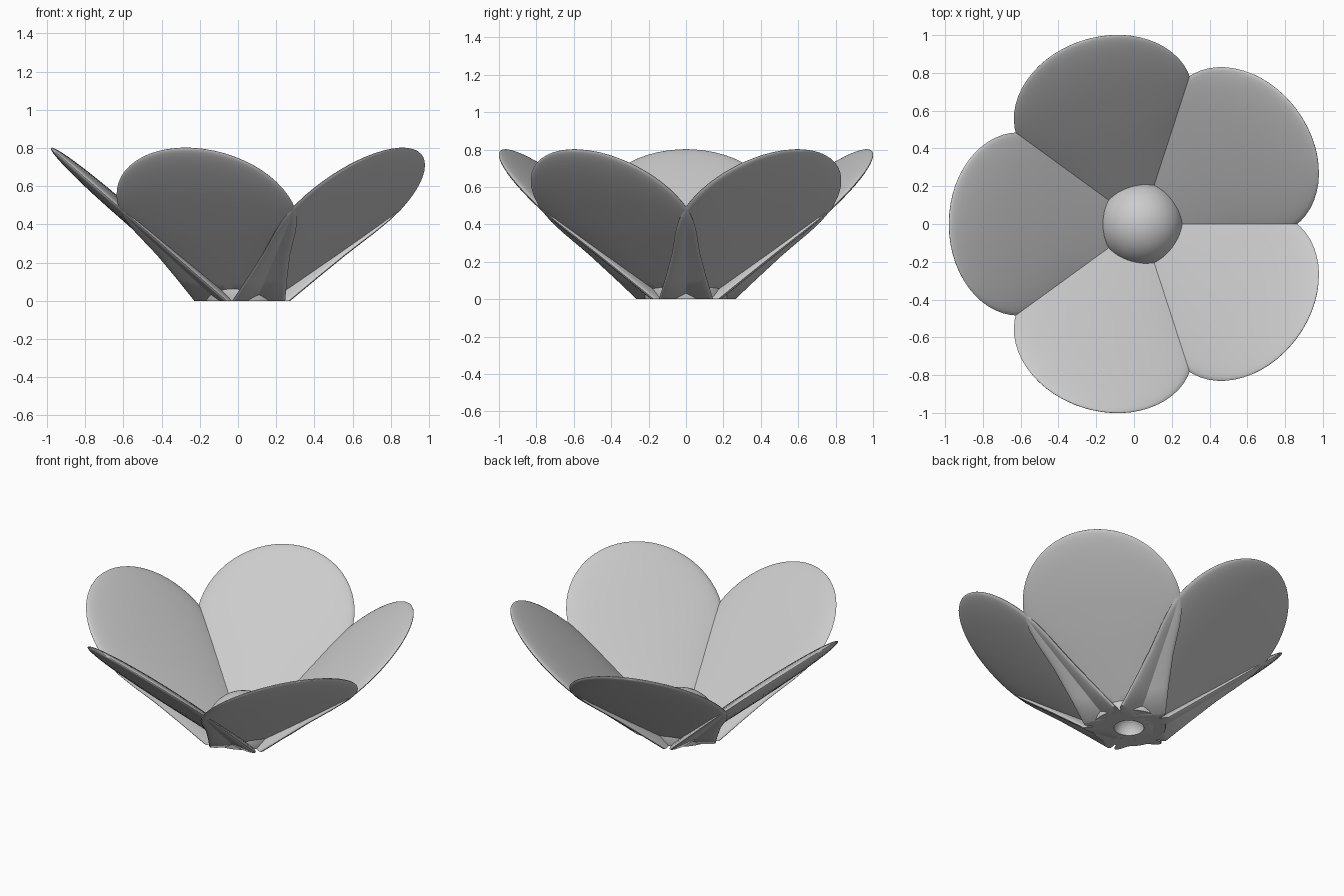
import bpy, bmesh, math
from mathutils import Matrix, Vector

default = bpy.data.objects.get("Cube")
if default:
    bpy.data.objects.remove(default, do_unlink=True)

CENTRE = Vector((0.04, 0, 0))
TILT = math.radians(41)
SEGMENTS = 40

grey = bpy.data.materials.new("plain_grey")
grey.use_nodes = True
grey.diffuse_color = (0.6, 0.6, 0.6, 1)
grey.node_tree.nodes["Principled BSDF"].inputs["Base Color"].default_value = (0.6, 0.6, 0.6, 1)


def finish(bm, name):
    """Trim flat at the ground, close the cut and make a smooth object."""
    geom = bm.verts[:] + bm.edges[:] + bm.faces[:]
    bmesh.ops.bisect_plane(bm, geom=geom, plane_co=(0, 0, 0),
                           plane_no=(0, 0, 1), clear_inner=True)
    bmesh.ops.holes_fill(bm, edges=[e for e in bm.edges if e.is_boundary])
    bmesh.ops.recalc_face_normals(bm, faces=bm.faces)
    mesh = bpy.data.meshes.new(name)
    bm.to_mesh(mesh)
    bm.free()
    obj = bpy.data.objects.new(name, mesh)
    bpy.context.collection.objects.link(obj)
    mesh.materials.append(grey)
    bpy.ops.object.select_all(action='DESELECT')
    obj.select_set(True)
    bpy.context.view_layer.objects.active = obj
    bpy.ops.object.shade_smooth_by_angle(angle=math.radians(40))
    return obj


def petal_stations():
    """Position along the petal, half width and half thickness."""
    rows = []
    for i in range(1, 15):
        a = math.pi / 2 * (1 - i / 14)
        rows.append((0.49 * math.sin(a), 0.485 * math.cos(a), 0.04 * math.cos(a)))
    rows += [(-0.09, 0.472, 0.041), (-0.18, 0.443, 0.041), (-0.27, 0.405, 0.04),
             (-0.36, 0.368, 0.039), (-0.55, 0.305, 0.036), (-0.73, 0.25, 0.033),
             (-0.92, 0.17, 0.025)]
    return rows


def make_petal(name, angle):
    bm = bmesh.new()
    rings = []
    for u, width, thick in petal_stations():
        ring = []
        for j in range(SEGMENTS):
            a = math.tau * j / SEGMENTS
            ring.append(bm.verts.new((u, width * math.cos(a), thick * math.sin(a))))
        rings.append(ring)
    for r1, r2 in zip(rings, rings[1:]):
        for j in range(SEGMENTS):
            k = (j + 1) % SEGMENTS
            bm.faces.new((r1[j], r1[k], r2[k], r2[j]))
    tip = bm.verts.new((0.49, 0, 0))
    for j in range(SEGMENTS):
        bm.faces.new((tip, rings[0][j], rings[0][(j + 1) % SEGMENTS]))
    bm.faces.new(rings[-1])
    place = (Matrix.Translation(CENTRE) @ Matrix.Rotation(angle, 4, 'Z')
             @ Matrix.Translation((0.65, 0, 0.479)) @ Matrix.Rotation(-TILT, 4, 'Y'))
    bm.transform(place)
    return finish(bm, name)


# Five overlapping petals
parts = [make_petal(f"petal_{i + 1}", math.radians(36 + 72 * i)) for i in range(5)]

# Round flower centre
bm = bmesh.new()
bmesh.ops.create_uvsphere(bm, u_segments=48, v_segments=24, radius=0.225)
bmesh.ops.translate(bm, verts=bm.verts, vec=CENTRE + Vector((0, 0, 0.045)))
parts.append(finish(bm, "flower_centre"))

# Round hollow in the underside
bpy.ops.mesh.primitive_uv_sphere_add(segments=32, ring_count=17, radius=0.09, location=CENTRE)
cutter = bpy.context.object
cutter.name = "hollow_cutter"
cutter.hide_render = True
cutter.display_type = 'WIRE'
for part in parts:
    cut = part.modifiers.new("hollow", 'BOOLEAN')
    cut.operation = 'DIFFERENCE'
    cut.solver = 'EXACT'
    cut.object = cutter
    bpy.ops.object.select_all(action='DESELECT')
    part.select_set(True)
    bpy.context.view_layer.objects.active = part
    bpy.ops.object.modifier_apply(modifier=cut.name)
bpy.data.objects.remove(cutter, do_unlink=True)
